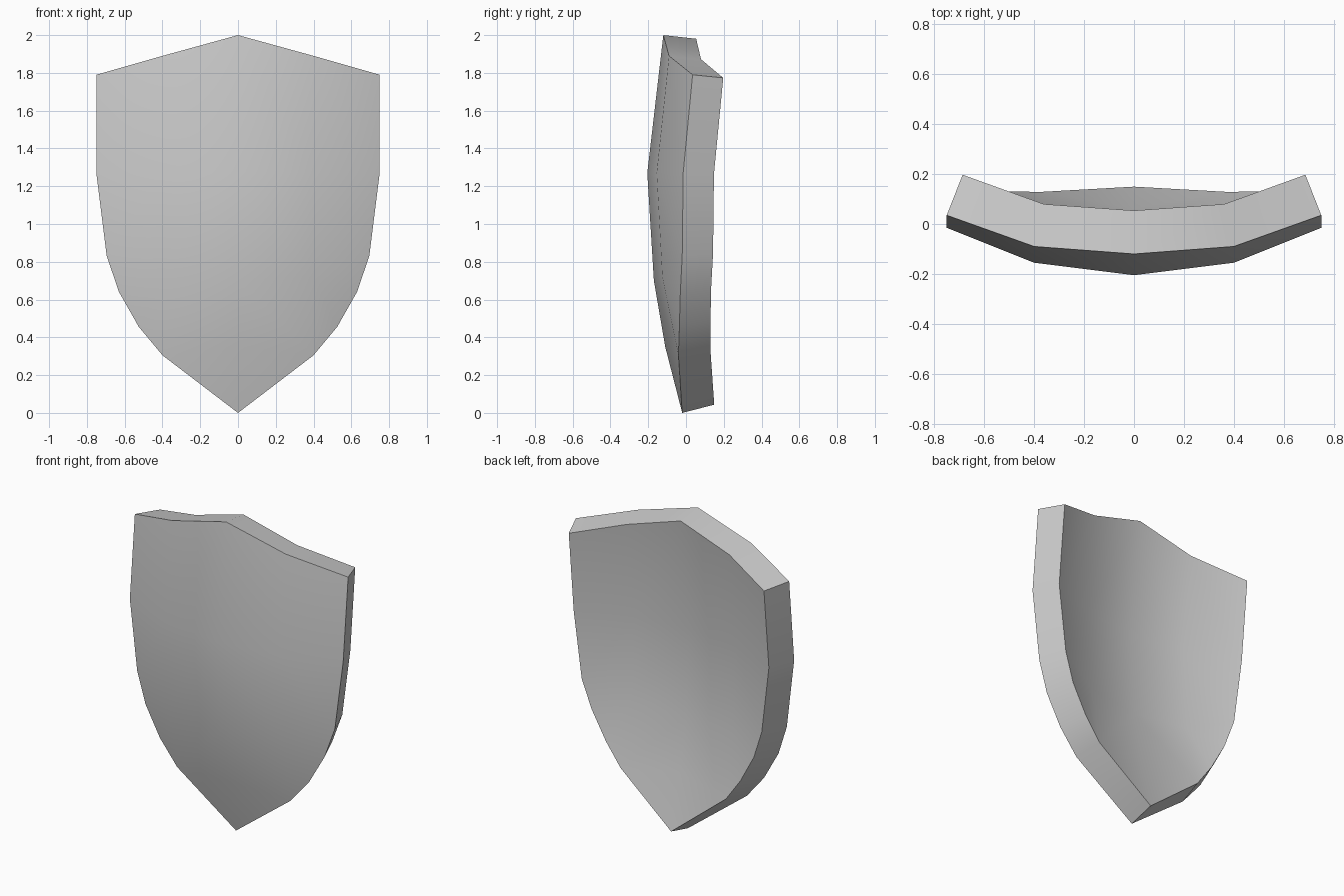
import bpy
import bmesh
import math

default = bpy.data.objects.get("Cube")
if default:
    bpy.data.objects.remove(default, do_unlink=True)

steel = bpy.data.materials.new("plain_grey")
steel.use_nodes = True
GREY = (0.6, 0.6, 0.6, 1.0)
steel.diffuse_color = GREY
steel.node_tree.nodes["Principled BSDF"].inputs["Base Color"].default_value = GREY

# Curved front sheet: centre column, middle column and outer rim of one half
centre = [(0, -0.12, 2.0), (0, -0.205, 1.27), (0, -0.17, 0.70),
          (0, -0.11, 0.35), (0, -0.02, 0)]
middle = [(0.4, -0.09, 1.89), (0.4, -0.155, 1.27), (0.4, -0.125, 0.72)]
rim = [(0.75, 0.035, 1.79), (0.75, -0.015, 1.27), (0.695, -0.02, 0.83),
       (0.63, -0.03, 0.64), (0.525, -0.035, 0.455), (0.4, -0.04, 0.305)]

bm = bmesh.new()
c, m, r = ([bm.verts.new(p) for p in column] for column in (centre, middle, rim))
for i in range(2):
    bm.faces.new((c[i], c[i + 1], m[i + 1], m[i]))
    bm.faces.new((m[i], m[i + 1], r[i + 1], r[i]))
bm.faces.new((c[2], c[3], r[5], m[2]))
bm.faces.new((m[2], r[4], r[3], r[2]))
bm.faces.new((m[2], r[5], r[4]))
bm.faces.new((c[3], c[4], r[5]))

# Mirror the half across the centre line
bmesh.ops.mirror(bm, geom=bm.verts[:] + bm.edges[:] + bm.faces[:],
                 axis='X', merge_dist=0.001)
bmesh.ops.recalc_face_normals(bm, faces=bm.faces[:])
if sum(f.normal.y for f in bm.faces) > 0:
    bmesh.ops.reverse_faces(bm, faces=bm.faces[:])

mesh = bpy.data.meshes.new("shield_body")
bm.to_mesh(mesh)
bm.free()
shield = bpy.data.objects.new("shield_body", mesh)
bpy.context.collection.objects.link(shield)
mesh.materials.append(steel)
bpy.context.view_layer.objects.active = shield
shield.select_set(True)

# Thickness towards the back
solid = shield.modifiers.new("thickness", 'SOLIDIFY')
solid.thickness = 0.175
solid.offset = -1
bpy.ops.object.modifier_apply(modifier=solid.name)
bpy.ops.object.shade_smooth_by_angle(angle=math.radians(45))
